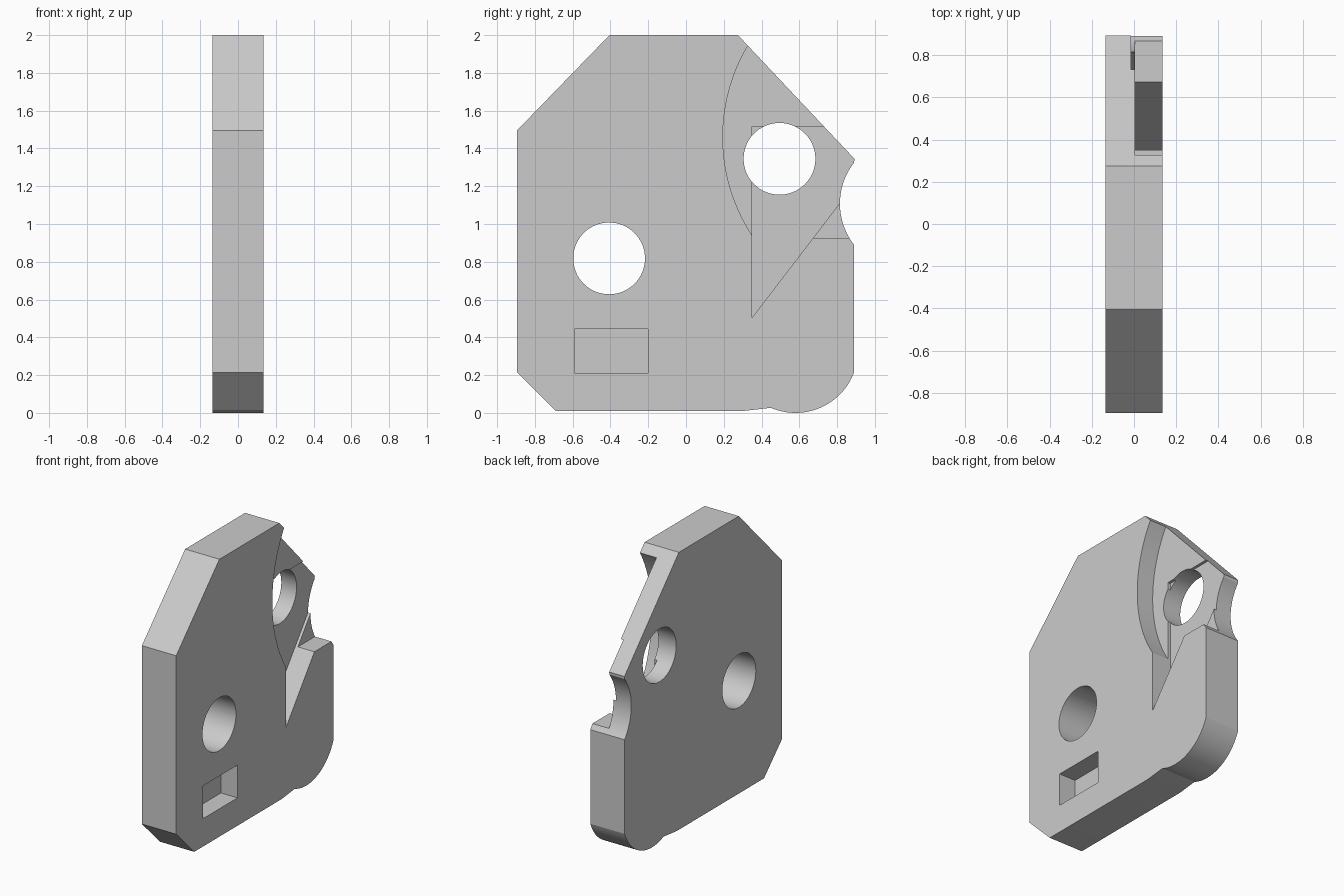
import bpy, bmesh
from math import sin, cos, radians

if "Cube" in bpy.data.objects:
    bpy.data.objects.remove(bpy.data.objects["Cube"])

HALF = 0.136     # half thickness along x
FLOOR = 0.005    # depth level of the shallow pockets
DEEP = -0.015    # depth level of the wedge pocket


def arc(cy, cz, r, a0, a1, n):
    """Points on an arc in the y-z plane, angles in degrees."""
    return [(cy + r * cos(radians(a0 + (a1 - a0) * i / n)),
             cz + r * sin(radians(a0 + (a1 - a0) * i / n))) for i in range(n + 1)]


def prism(name, pts, x0, x1):
    """Extrude a y-z outline from x0 to x1."""
    bm = bmesh.new()
    face = bm.faces.new([bm.verts.new((x0, y, z)) for y, z in pts])
    ext = bmesh.ops.extrude_face_region(bm, geom=[face])
    verts = [g for g in ext["geom"] if isinstance(g, bmesh.types.BMVert)]
    bmesh.ops.translate(bm, verts=verts, vec=(x1 - x0, 0, 0))
    bmesh.ops.recalc_face_normals(bm, faces=bm.faces)
    mesh = bpy.data.meshes.new(name)
    bm.to_mesh(mesh)
    bm.free()
    ob = bpy.data.objects.new(name, mesh)
    bpy.context.collection.objects.link(ob)
    return ob


# Plate outline: chamfered corners, side scallop, rounded foot
outline = [(-0.405, 2.0), (0.275, 2.0), (0.892, 1.345)]
outline += arc(1.168, 1.1075, 0.353, 142, 218, 24)
outline += arc(0.58, 0.331, 0.331, -20.5, -113.2, 32)
outline += [(0.30, 0.01), (-0.69, 0.01), (-0.895, 0.215), (-0.895, 1.495)]
plate = prism("plate", outline, -HALF, HALF)

# Cutters: two through holes, three pockets open on the +x face
sweep = arc(1.145, 1.46, 0.95, 140, 214.3, 48) + [(1.2, 0.925), (1.2, 2.07)]
wedge = [(0.35, 0.505), (1.0, 1.353), (1.0, 1.515), (0.35, 1.515)]
slot = [(-0.59, 0.21), (-0.2, 0.21), (-0.2, 0.445), (-0.59, 0.445)]
cutters = [
    prism("sweep_cutter", sweep, FLOOR, 0.3),
    prism("wedge_cutter", wedge, DEEP, 0.32),
    prism("slot_cutter", slot, FLOOR, 0.3),
    prism("lower_hole_cutter", arc(-0.407, 0.818, 0.19, 0, 354.375, 63), -0.3, 0.34),
    prism("upper_hole_cutter", arc(0.495, 1.345, 0.19, 0, 354.375, 63), -0.3, 0.34),
]

bpy.context.view_layer.objects.active = plate
plate.select_set(True)
for cutter in cutters:
    cutter.hide_render = True
    mod = plate.modifiers.new(cutter.name, "BOOLEAN")
    mod.operation = "DIFFERENCE"
    mod.solver = "EXACT"
    mod.object = cutter
    bpy.ops.object.modifier_apply(modifier=mod.name)
    bpy.data.objects.remove(cutter)

bpy.ops.object.shade_smooth_by_angle(angle=radians(20))
